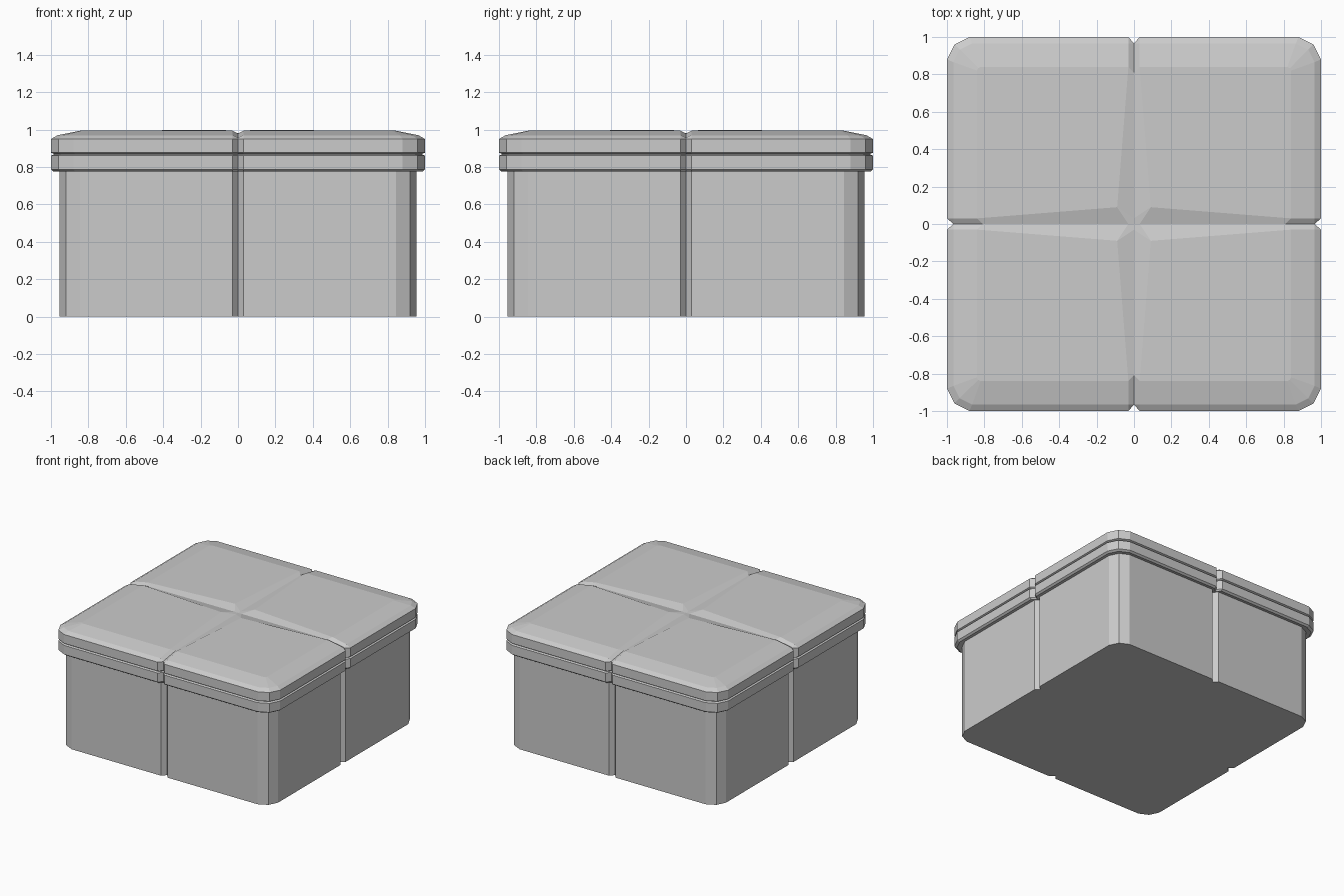
import bpy, bmesh

if "Cube" in bpy.data.objects:
    bpy.data.objects.remove(bpy.data.objects["Cube"])

W = 0.03  # half width of the V grooves


def ring(bm, h, z, c, d=0.035, zv=None):
    """Quarter outline: half size h, corner cut c, groove depth d."""
    zv = z if zv is None else zv
    pts = [(h - d, 0, zv), (h, W, z), (h, h - c, z), (h - c / 3, h - c / 3, z),
           (h - c, h, z), (W, h, z), (0, h - d, zv)]
    return [bm.verts.new(p) for p in pts]


def bridge(bm, rings):
    for a, b in zip(rings, rings[1:]):
        for i in range(len(a) - 1):
            bm.faces.new((a[i], a[i + 1], b[i + 1], b[i]))


def finish(bm, name):
    """Clean the quarter and mirror it into the full part."""
    for sx, sy in ((True, False), (False, True)):
        copy = bmesh.ops.duplicate(bm, geom=bm.verts[:] + bm.edges[:] + bm.faces[:])
        verts = [g for g in copy["geom"] if isinstance(g, bmesh.types.BMVert)]
        for v in verts:
            if sx:
                v.co.x = -v.co.x
            if sy:
                v.co.y = -v.co.y
        faces = [g for g in copy["geom"] if isinstance(g, bmesh.types.BMFace)]
        bmesh.ops.reverse_faces(bm, faces=faces)
    bmesh.ops.remove_doubles(bm, verts=bm.verts[:], dist=0.0005)
    bmesh.ops.recalc_face_normals(bm, faces=bm.faces[:])
    me = bpy.data.meshes.new(name)
    bm.to_mesh(me)
    bm.free()
    ob = bpy.data.objects.new(name, me)
    bpy.context.collection.objects.link(ob)
    return ob


# Box body with a flat bottom
bm = bmesh.new()
rings = [ring(bm, 0.955, z, 0.11) for z in (0, 0.78)]
bridge(bm, rings)
bm.faces.new([bm.verts.new((0, 0, 0))] + rings[0])
finish(bm, "box_body")

# Lid: underside, two bands split by a thin groove, bevelled top edge
bm = bmesh.new()
profile = [(0.955, 0.78, 0.11), (0.985, 0.775, 0.115), (1.0, 0.787, 0.12),
           (1.0, 0.861, 0.12), (0.985, 0.867, 0.115), (0.985, 0.870, 0.115),
           (1.0, 0.877, 0.12), (1.0, 0.95, 0.12)]
rings = [ring(bm, *p) for p in profile]
rings.append(ring(bm, 0.965, 0.97, 0.10, 0.0, 0.955))
rings.append(ring(bm, 0.84, 0.995, 0.02, 0.03, 0.98))
bridge(bm, rings)

# Lid top: raised quarter panel with shallow valleys that widen to the middle
t = rings[-1]
inner = bm.verts.new((0.09, 0.09, 0.998))
vx = bm.verts.new((0.03, 0, 0.982))
vy = bm.verts.new((0, 0.03, 0.982))
centre = bm.verts.new((0, 0, 0.982))
bm.faces.new([inner] + t[1:6])
bm.faces.new((t[0], t[1], inner, vx))
bm.faces.new((t[6], vy, inner, t[5]))
bm.faces.new((vx, inner, vy, centre))
finish(bm, "lid")
